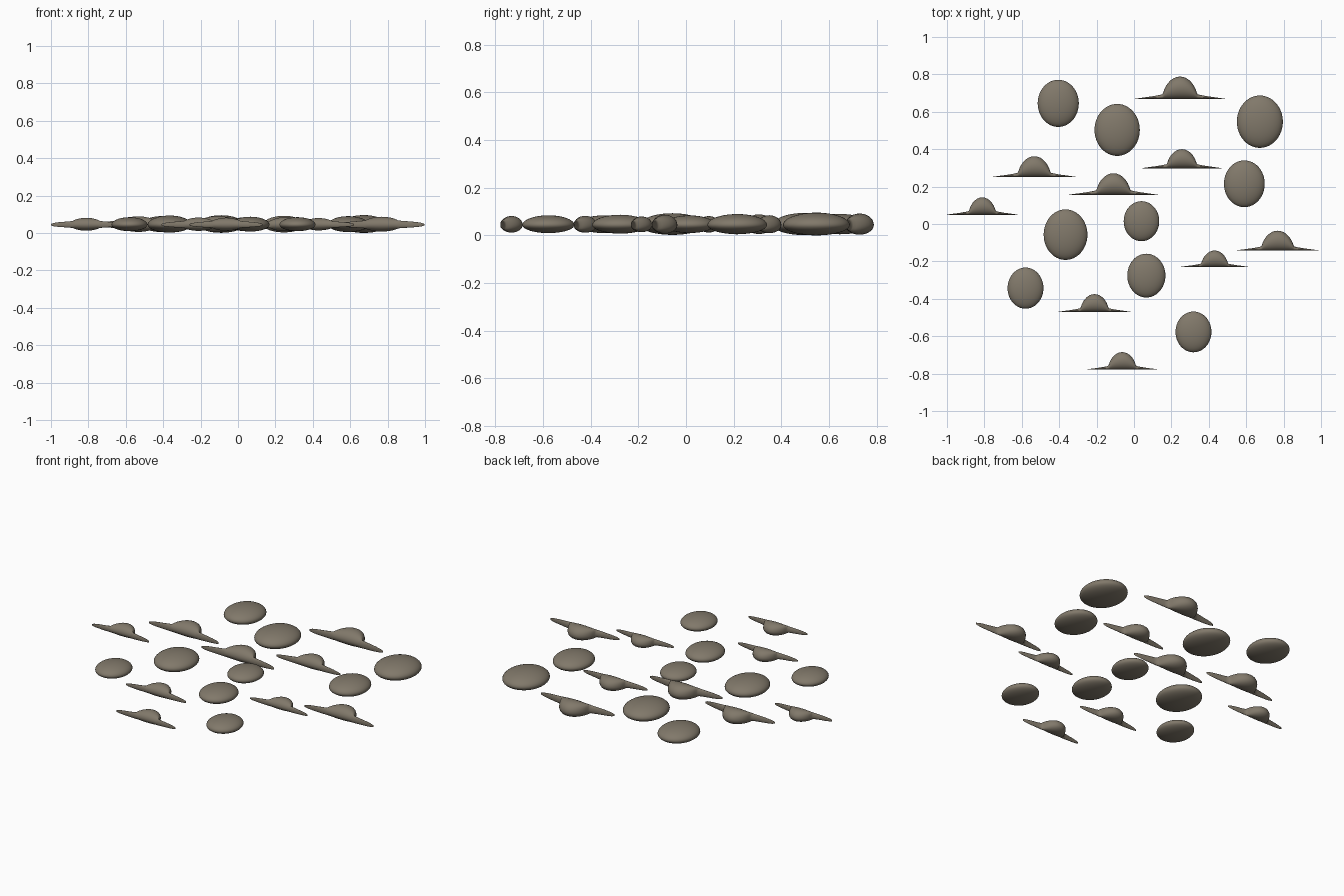
import bpy, bmesh, math

if "Cube" in bpy.data.objects:
    bpy.data.objects.remove(bpy.data.objects["Cube"])

EQUATOR = 0.044          # height of the widest line of every piece
stone = bpy.data.materials.new("stone")
stone.diffuse_color = (0.22, 0.19, 0.145, 1)
stone.use_nodes = True
stone.node_tree.nodes["Principled BSDF"].inputs["Base Color"].default_value = stone.diffuse_color


def finish(bm, name, loc):
    bmesh.ops.recalc_face_normals(bm, faces=bm.faces)
    me = bpy.data.meshes.new(name)
    bm.to_mesh(me)
    bm.free()
    me.materials.append(stone)
    me.shade_smooth()
    ob = bpy.data.objects.new(name, me)
    ob.location = loc
    bpy.context.collection.objects.link(ob)


# Smooth pebble: ellipsoid slightly flatter underneath
def pebble(name, x, y, rx, ry):
    bm = bmesh.new()
    bmesh.ops.create_uvsphere(bm, u_segments=48, v_segments=24, radius=1)
    for v in bm.verts:
        rz = rx * (0.42 if v.co.z > 0 else 0.355)
        v.co = (v.co.x * rx, v.co.y * ry, v.co.z * rz)
    finish(bm, name, (x, y, EQUATOR))


# Half profile of a winged stone: along span, depth, thickness
PROFILE = [(0, 1, 1), (.07, .985, .99), (.14, .93, .95), (.21, .83, .88),
           (.27, .70, .80), (.32, .54, .71), (.35, .40, .64), (.37, .28, .58),
           (.39, .21, .53), (.48, .17, .49), (.62, .12, .43), (.78, .075, .36),
           (.92, .035, .26), (1, .01, .12)]
STATIONS = [(-t, d, h) for t, d, h in PROFILE[:0:-1]] + PROFILE


# Winged stone: round body bulging backwards from a straight tapering front edge
def winged(name, x, y, span, depth, n=28):
    bm = bmesh.new()
    rings = []
    for t, d, h in STATIONS:
        ring = []
        for i in range(n):
            a = 2 * math.pi * i / n
            rz = depth * h * (0.40 if math.sin(a) > 0 else 0.34)
            ring.append(bm.verts.new((t * span,
                                      depth * d * (0.5 + 0.5 * math.cos(a)),
                                      rz * math.sin(a))))
        rings.append(ring)
    for a, b in zip(rings, rings[1:]):
        for i in range(n):
            j = (i + 1) % n
            bm.faces.new((a[i], a[j], b[j], b[i]))
    bm.faces.new(rings[0])
    bm.faces.new(rings[-1])
    finish(bm, name, (x, y, EQUATOR))


PEBBLES = [(-.405, .645, .110, .126), (-.09, .503, .121, .139),
           (.673, .547, .123, .140), (.59, .215, .109, .125),
           (.04, .015, .095, .107), (-.366, -.057, .117, .135),
           (-.58, -.343, .096, .110), (.066, -.276, .102, .117),
           (.318, -.577, .096, .109)]
WINGED = [(.246, .668, .243, .120), (-.533, .25, .230, .112),
          (.256, .298, .211, .102), (-.11, .155, .240, .116),
          (-.811, .049, .189, .093), (.768, -.143, .228, .107),
          (.431, -.231, .190, .089), (-.211, -.471, .198, .096),
          (-.063, -.779, .195, .094)]

for k, p in enumerate(PEBBLES, 1):
    pebble(f"round_pebble_{k}", *p)
for k, w in enumerate(WINGED, 1):
    winged(f"winged_stone_{k}", *w)
